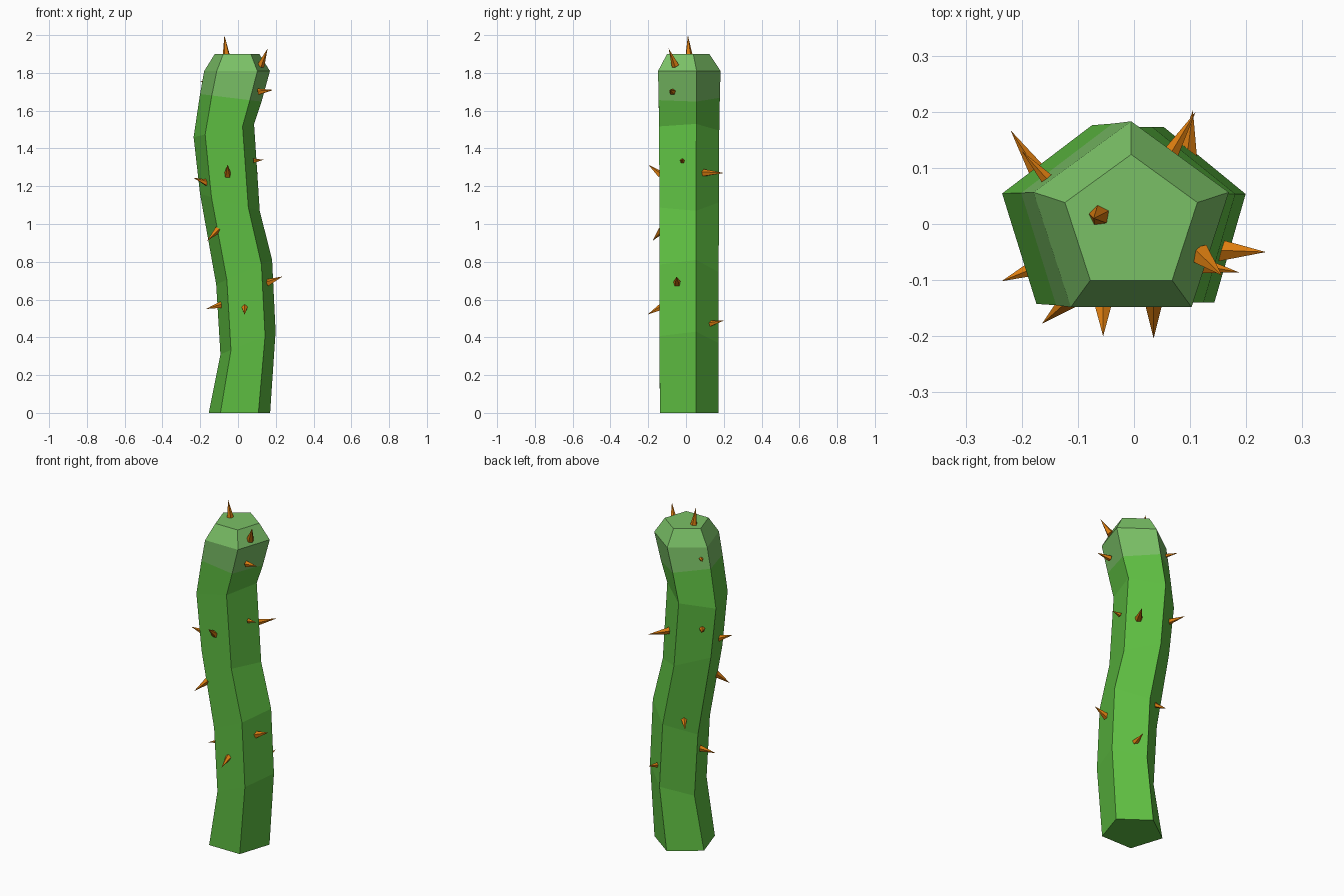
import bpy, bmesh, math
from mathutils import Vector


def material(name, rgb):
    m = bpy.data.materials.new(name)
    m.diffuse_color = (*rgb, 1)
    return m


GREEN = material("stem green", (0.112, 0.515, 0.054))
PALE = material("pale tip green", (0.195, 0.527, 0.133))
ORANGE = material("thorn orange", (0.716, 0.205, 0.005))


def add_object(name, bm, mats):
    bmesh.ops.recalc_face_normals(bm, faces=bm.faces[:])
    me = bpy.data.meshes.new(name)
    bm.to_mesh(me)
    bm.free()
    for m in mats:
        me.materials.append(m)
    ob = bpy.data.objects.new(name, me)
    bpy.context.collection.objects.link(ob)
    return ob


# Stem: five-sided rings (centre x, centre z, half width, depth radius, rise to the right)
rings = [
    (0.0075, 0.0, 0.1625, 0.171, 0),
    (0.053, 0.37, 0.146, 0.173, 0.06),
    (0.0325, 0.745, 0.148, 0.173, 0.065),
    (-0.043, 1.115, 0.158, 0.174, -0.045),
    (-0.075, 1.495, 0.160, 0.176, 0.035),
    (-0.038, 1.668, 0.163, 0.179, -0.02),
    (-0.005, 1.81, 0.174, 0.183, 0),
    (-0.005, 1.90, 0.118, 0.124, 0),
]
PALE_FROM = 5
bm = bmesh.new()
loops = []
for cx, cz, half, depth, rise in rings:
    loop = []
    for k in range(5):
        a = math.radians(90 + 72 * k)
        side = math.cos(a) / math.cos(math.radians(18))
        loop.append(bm.verts.new((cx + half * side, depth * math.sin(a), cz + rise * side)))
    loops.append(loop)
for i, (lo, hi) in enumerate(zip(loops, loops[1:])):
    for k in range(5):
        f = bm.faces.new((lo[k], lo[(k + 1) % 5], hi[(k + 1) % 5], hi[k]))
        f.material_index = int(i >= PALE_FROM)
bm.faces.new(loops[0])
bm.faces.new(loops[-1]).material_index = 1
add_object("stem", bm, [GREEN, PALE])


# Thorns: five-sided cones from base to tip
def thorn(name, base, tip, radius):
    base, tip = Vector(base), Vector(tip)
    d = (tip - base).normalized()
    base = base - d * 0.008
    length = (tip - base).length
    b = bmesh.new()
    bmesh.ops.create_cone(b, cap_ends=True, segments=5, radius1=radius, radius2=0, depth=length)
    bmesh.ops.remove_doubles(b, verts=b.verts[:], dist=1e-5)
    ob = add_object(name, b, [ORANGE])
    ob.rotation_mode = 'QUATERNION'
    ob.rotation_quaternion = d.to_track_quat('Z', 'Y')
    ob.location = (base + tip) / 2


thorns = [
    ((-0.062, 0.015, 1.90), (-0.072, 0.01, 2.0), 0.02),
    ((0.122, -0.058, 1.845), (0.157, -0.092, 1.93), 0.021),
    ((0.115, -0.073, 1.70), (0.187, -0.086, 1.71), 0.018),
    ((0.09, -0.02, 1.335), (0.135, -0.022, 1.34), 0.013),
    ((0.16, -0.047, 0.69), (0.235, -0.05, 0.722), 0.021),
    ((-0.055, -0.14, 1.265), (-0.055, -0.2, 1.315), 0.02),
    ((0.035, -0.14, 0.555), (0.035, -0.204, 0.52), 0.018),
    ((-0.17, -0.075, 1.22), (-0.236, -0.102, 1.245), 0.019),
    ((-0.112, -0.132, 0.965), (-0.164, -0.178, 0.91), 0.02),
    ((-0.095, -0.005, 0.57), (-0.17, -0.035, 0.55), 0.019),
    ((-0.155, 0.08, 1.745), (-0.20, 0.13, 1.757), 0.013),
    ((-0.165, 0.083, 1.335), (-0.22, 0.167, 1.355), 0.02),
    ((0.05, 0.10, 1.27), (0.11, 0.2, 1.27), 0.021),
    ((0.095, 0.125, 0.472), (0.105, 0.203, 0.49), 0.02),
    ((-0.06, 0.105, 0.77), (-0.1, 0.152, 0.742), 0.018),
]
for n, (base, tip, r) in enumerate(thorns, 1):
    thorn(f"thorn_{n:02d}", base, tip, r)
